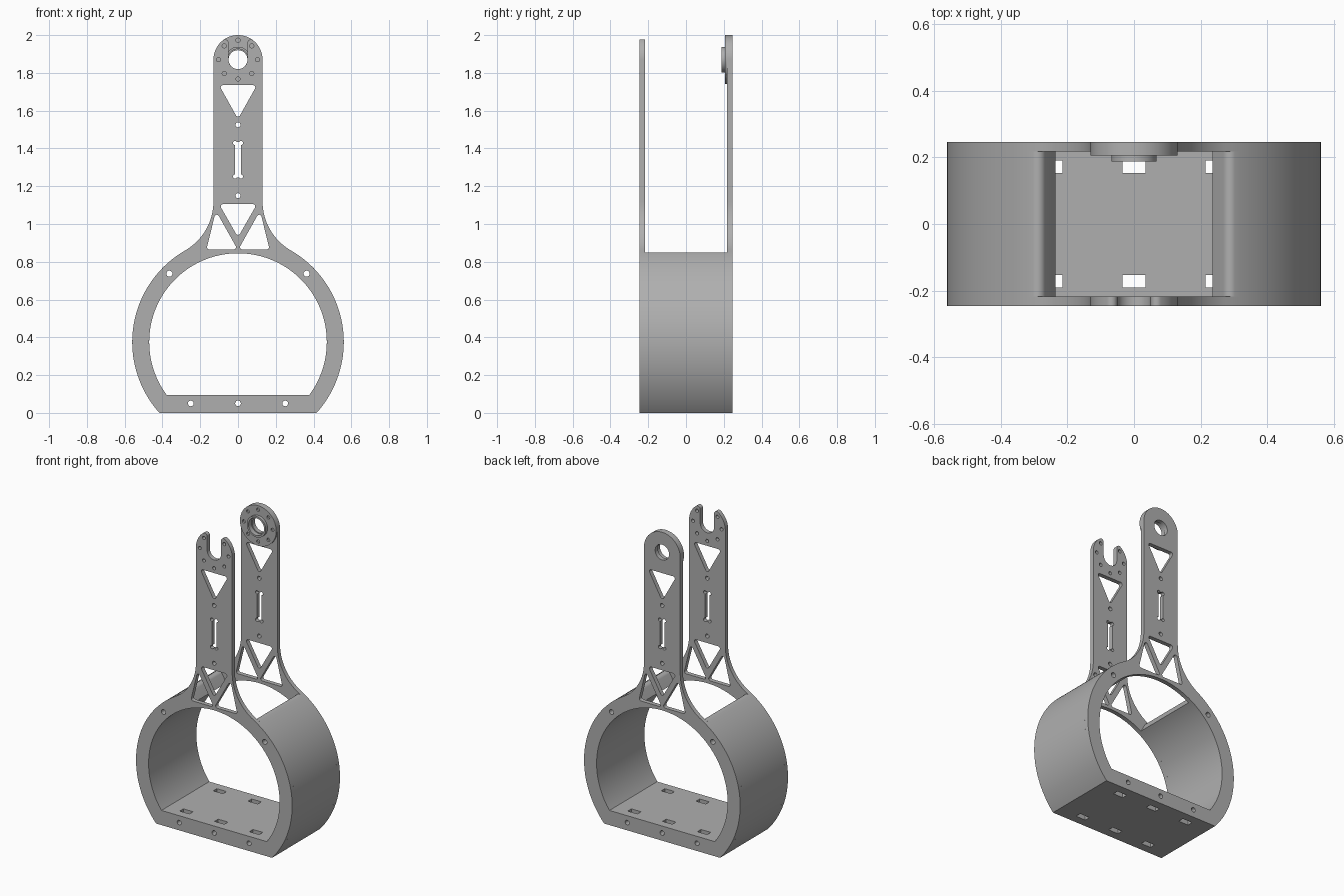
import bpy, bmesh, math
from mathutils import Vector

if "Cube" in bpy.data.objects:
    bpy.data.objects.remove(bpy.data.objects["Cube"])

steel = bpy.data.materials.new("brushed grey")
steel.diffuse_color = (0.43, 0.43, 0.43, 1)
steel.use_nodes = True
steel.node_tree.nodes["Principled BSDF"].inputs["Base Color"].default_value = steel.diffuse_color

CZ, RO, RI = 0.375, 0.56, 0.47       # ring centre height, outer and inner radius
HUB = 1.87                           # height of the pivot axis
Y_IN, Y_OUT = 0.217, 0.245           # inner and outer face of the side plates


def arc(cx, cz, r, a0, a1, n=24):
    return [(cx + r * math.cos(math.radians(a0 + (a1 - a0) * i / n)),
             cz + r * math.sin(math.radians(a0 + (a1 - a0) * i / n))) for i in range(n + 1)]


def circle(cx, cz, r, n=24):
    return arc(cx, cz, r, 0, 360, n)[:-1]


def mirrored(half):
    return half + [(-x, z) for x, z in reversed(half) if abs(x) > 1e-6]


def rounded(corners, r, n=6):
    """Polygon with filleted corners."""
    out, pts = [], [Vector(c) for c in corners]
    for i, p in enumerate(pts):
        a = (pts[i - 1] - p).normalized()
        b = (pts[(i + 1) % len(pts)] - p).normalized()
        half = a.angle(b) / 2
        c = p + (a + b).normalized() * r / math.sin(half)
        d = r / math.tan(half)
        v0, v1 = p + a * d - c, p + b * d - c
        for k in range(n + 1):
            t = k / n
            out.append(tuple(c + v0.lerp(v1, t).normalized() * r))
    return out


def flip_x(pts):
    return [(-x, z) for x, z in pts]


def finish(ob):
    bpy.ops.object.select_all(action='DESELECT')
    ob.select_set(True)
    bpy.context.view_layer.objects.active = ob
    bpy.ops.object.shade_smooth_by_angle(angle=math.radians(30))


def slab(name, outlines, y0, y1):
    """Extrude an x-z outline (with holes) from y0 to y1."""
    cu = bpy.data.curves.new(name, 'CURVE')
    cu.dimensions, cu.fill_mode, cu.extrude = '2D', 'BOTH', (y1 - y0) / 2
    for pts in outlines:
        sp = cu.splines.new('POLY')
        sp.points.add(len(pts) - 1)
        for q, (x, z) in zip(sp.points, pts):
            q.co = (x, z, 0, 1)
        sp.use_cyclic_u = True
    tmp = bpy.data.objects.new(name + "_outline", cu)
    bpy.context.collection.objects.link(tmp)
    dg = bpy.context.evaluated_depsgraph_get()
    me = bpy.data.meshes.new_from_object(tmp.evaluated_get(dg))
    bpy.data.objects.remove(tmp)
    bm = bmesh.new()
    bm.from_mesh(me)
    bmesh.ops.remove_doubles(bm, verts=bm.verts, dist=1e-5)
    for v in bm.verts:
        v.co = (v.co.x, (y0 + y1) / 2 - v.co.z, v.co.y)
    bmesh.ops.recalc_face_normals(bm, faces=bm.faces)
    bm.to_mesh(me)
    bm.free()
    me.materials.clear()
    me.materials.append(steel)
    ob = bpy.data.objects.new(name, me)
    bpy.context.collection.objects.link(ob)
    finish(ob)
    return ob


# Shared profile pieces
a_out = math.degrees(math.asin(-CZ / RO))
a_in = math.degrees(math.asin((0.095 - CZ) / RI))
side = arc(0, CZ, RO, a_out, 60, 48) + arc(0.43, CZ + 0.86 * math.sin(math.radians(60)), 0.30, 240, 180)[1:]
opening = mirrored(list(reversed(arc(0, CZ, RI, a_in, 90, 60))))
bolts = [circle(x, 0.05, 0.015) for x in (-0.25, 0, 0.25)]
bolts += [circle(x, 0.737, 0.016) for x in (-0.363, 0.363)]

# Lightening cut-outs of the arms
strut_tri = rounded([(-0.117, 1.07), (-0.167, 0.865), (-0.002, 0.865)], 0.012)
bone_top = arc(0.016, 1.429, 0.011, -90, 150, 12)
bone_low = [(x, 2.68 - z) for x, z in reversed(bone_top)]
cutouts = [
    rounded([(-0.10, 1.735), (0.10, 1.735), (0, 1.556)], 0.012),
    rounded([(-0.10, 1.105), (0.10, 1.105), (0, 0.93)], 0.012),
    strut_tri, flip_x(strut_tri),
    mirrored(bone_low + bone_top),
    circle(0, 1.525, 0.013), circle(0, 1.15, 0.013),
]


def bolt_circle(skip_top):
    return [circle(0.103 * math.cos(a), HUB + 0.103 * math.sin(a), 0.011, 16)
            for k in range(8) if not (skip_top and k == 2)
            for a in [k * math.pi / 4]]


# Front side plate with forked top
tip_z = math.sqrt(0.112 ** 2 - 0.068 ** 2)
tip_a = math.degrees(math.atan2(tip_z, 0.068))
fork = (arc(0, HUB, 0.13, 0, tip_a) + arc(0.068, HUB + tip_z, 0.018, tip_a, 180, 12)[1:]
        + arc(0, HUB, 0.05, 0, -90, 16))
slab("front_side_plate", [mirrored(side + fork), opening] + bolts + cutouts + bolt_circle(True),
     -Y_OUT, -Y_IN)

# Rear side plate with round top and pivot hole
slab("rear_side_plate", [mirrored(side + arc(0, HUB, 0.13, 0, 90)), opening,
                         circle(0, HUB, 0.05, 40)] + bolts + cutouts, Y_IN, Y_OUT)

# Pivot pad with blind bolt holes, and bearing boss
slab("pivot_pad", [circle(0, HUB, 0.13, 96), circle(0, HUB, 0.056, 40)] + bolt_circle(False), 0.206, Y_IN)
slab("bearing_boss", [circle(0, HUB, 0.068, 48), circle(0, HUB, 0.056, 40)], 0.187, 0.206)

# Shell between the plates: open at the top, rounded lips, flat floor
lip = math.degrees(math.asin(0.025 / 0.535))
half = (arc(0, CZ, RO, a_out, 60 - lip, 48)
        + arc(0.535 * math.cos(math.radians(60 - lip)), CZ + 0.535 * math.sin(math.radians(60 - lip)),
              0.025, 60 - lip, 150, 8)[1:]
        + arc(0, CZ, RI, 60, a_in, 48))
shell = slab("ring_shell", [mirrored(half)] + bolts, -Y_IN, Y_IN)

# Nut slots through the floor
bm = bmesh.new()
for x in (-0.25, 0, 0.25):
    for y in (-0.1715, 0.1715):
        vs = bmesh.ops.create_cube(bm, size=1)['verts']
        for v in vs:
            v.co = (x + v.co.x * 0.07, y + v.co.y * 0.037, 0.05 + v.co.z * 0.2)
me = bpy.data.meshes.new("nut_slot_cutter")
bm.to_mesh(me)
bm.free()
cutter = bpy.data.objects.new("nut_slot_cutter", me)
bpy.context.collection.objects.link(cutter)
cutter.hide_render = True
mod = shell.modifiers.new("nut_slots", 'BOOLEAN')
mod.operation, mod.object, mod.solver = 'DIFFERENCE', cutter, 'EXACT'
bpy.context.view_layer.objects.active = shell
bpy.ops.object.modifier_apply(modifier=mod.name)
bpy.data.objects.remove(cutter)
finish(shell)
